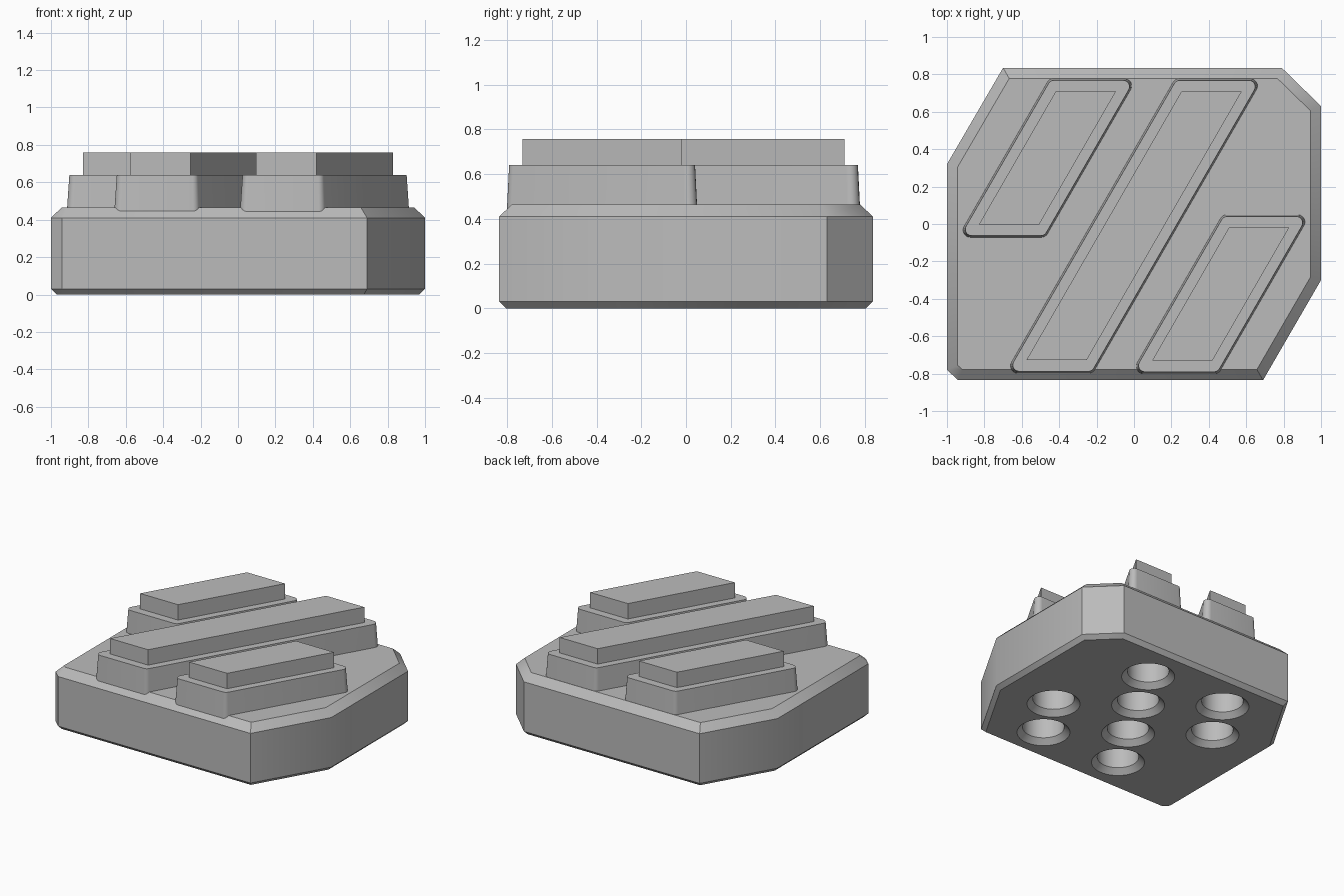
import bpy, bmesh, math
from mathutils import Vector

if "Cube" in bpy.data.objects:
    bpy.data.objects.remove(bpy.data.objects["Cube"])

grey = bpy.data.materials.new("plain grey")
grey.use_nodes = True
colour = (0.5, 0.5, 0.5, 1)
grey.diffuse_color = colour
grey.node_tree.nodes["Principled BSDF"].inputs["Base Color"].default_value = colour

SLOPE = math.tan(math.radians(30))  # sideways lean of every bar


def inset(points, d):
    """Move each side of a counter-clockwise outline inwards by d."""
    result = []
    for i, p in enumerate(points):
        a = (p - points[i - 1]).normalized()
        b = (points[(i + 1) % len(points)] - p).normalized()
        na, nb = Vector((-a.y, a.x)), Vector((-b.y, b.x))
        result.append(p + (na + nb) * d / (1 + na.dot(nb)))
    return result


def rounded(points, radius, steps=6):
    """Replace each corner of a counter-clockwise outline with an arc."""
    result = []
    for i, centre in enumerate(inset(points, radius)):
        a = points[i] - points[i - 1]
        b = points[(i + 1) % len(points)] - points[i]
        start = math.atan2(-a.x, a.y)
        turn = (math.atan2(-b.x, b.y) - start) % math.tau
        for k in range(steps + 1):
            t = start + turn * k / steps
            result.append(centre + radius * Vector((math.cos(t), math.sin(t))))
    return result


def add_loft(bm, layers):
    """Skin a stack of (outline, height) layers and close both ends."""
    rings = [[bm.verts.new((p.x, p.y, z)) for p in pts] for pts, z in layers]
    for low, high in zip(rings, rings[1:]):
        for i in range(len(low)):
            j = (i + 1) % len(low)
            bm.faces.new((low[i], low[j], high[j], high[i]))
    bm.faces.new(rings[0][::-1])
    bm.faces.new(rings[-1])


def make_object(name, stacks):
    bm = bmesh.new()
    for layers in stacks:
        add_loft(bm, layers)
    bmesh.ops.recalc_face_normals(bm, faces=bm.faces)
    mesh = bpy.data.meshes.new(name)
    bm.to_mesh(mesh)
    bm.free()
    mesh.materials.append(grey)
    obj = bpy.data.objects.new(name, mesh)
    bpy.context.collection.objects.link(obj)
    return obj


def select(obj):
    bpy.ops.object.select_all(action="DESELECT")
    obj.select_set(True)
    bpy.context.view_layer.objects.active = obj


def smooth(obj):
    select(obj)
    bpy.ops.object.shade_smooth_by_angle(angle=math.radians(33))


def slanted(centre, width, depth):
    """Parallelogram with level ends and leaning sides."""
    lean = depth / 2 * SLOPE
    corners = [(-width / 2 - lean, -depth / 2), (width / 2 - lean, -depth / 2),
               (width / 2 + lean, depth / 2), (-width / 2 + lean, depth / 2)]
    return [Vector(c) + centre for c in corners]


def circle(centre, radius, sides=48):
    return [centre + radius * Vector((math.cos(math.tau * i / sides), math.sin(math.tau * i / sides)))
            for i in range(sides)]


# Base block with chamfered top and bottom rims
outline = [Vector(p) for p in ((-0.94, -0.835), (0.69, -0.835), (1, -0.3), (1, 0.63),
                               (0.79, 0.835), (-0.7, 0.835), (-1, 0.32), (-1, -0.78))]
base = make_object("base_block", [[(inset(outline, 0.03), 0), (outline, 0.03),
                                   (outline, 0.41), (inset(outline, 0.057), 0.465)]])

# Bars: centre, lower depth, number of sockets beneath
bars = {"middle": (Vector((0, -0.01)), 1.58, 4),
        "left": (Vector((0.463, -0.375)), 0.855, 2),
        "right": (Vector((-0.463, 0.353)), 0.855, 2)}
sockets = []
for side, (centre, depth, count) in bars.items():
    foot = slanted(centre, 0.476, depth)
    lower = make_object(side + "_bar_lower_step", [[(rounded(foot, 0.04), 0.4),
                                                    (rounded(inset(foot, 0.012), 0.034), 0.64)]])
    smooth(lower)
    make_object(side + "_bar_upper_step", [[(slanted(centre, 0.322, depth - 0.145), z)
                                            for z in (0.63, 0.758)]])
    for i in range(count):
        spot = centre + (i - (count - 1) / 2) * Vector((0.35 * SLOPE, 0.35))
        sockets.append([(circle(spot, 0.225), -0.04), (circle(spot, 0.145), 0.04),
                        (circle(spot, 0.145), 0.27)])

# Countersunk sockets cut into the underside
cutter = make_object("socket_cutter", sockets)
cutter.hide_render = True
cut = base.modifiers.new("sockets", "BOOLEAN")
cut.operation = "DIFFERENCE"
cut.solver = "EXACT"
cut.object = cutter
select(base)
bpy.ops.object.modifier_apply(modifier=cut.name)
bpy.data.objects.remove(cutter)
smooth(base)
